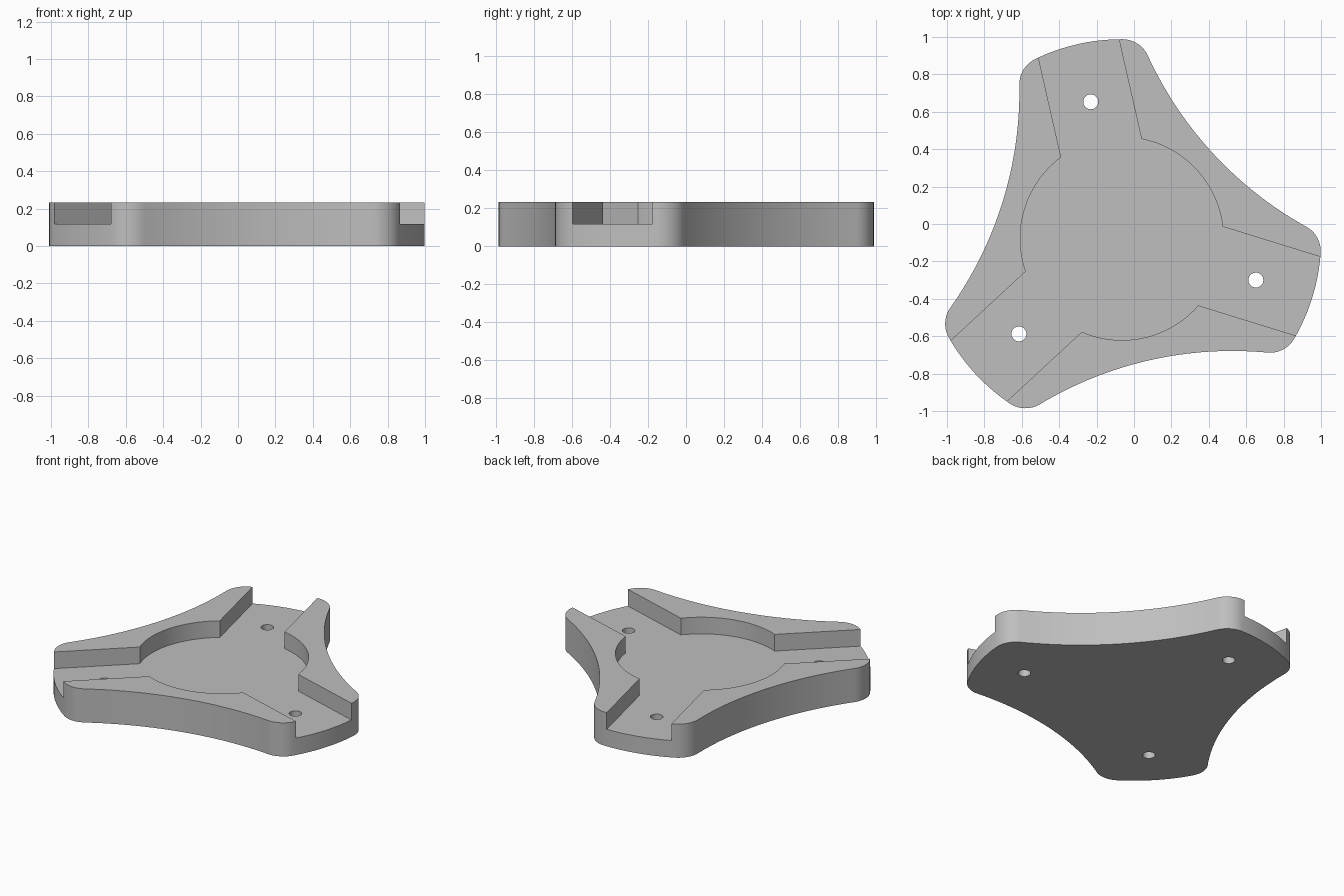
import bpy, bmesh
from math import sin, cos, acos, asin, radians, tau, pi
from mathutils import Vector

cube = bpy.data.objects.get("Cube")
if cube:
    bpy.data.objects.remove(cube)

CENTRE = Vector((-0.065, -0.078))
ARMS = [radians(102.8 + 120 * i) for i in range(3)]
HEIGHT, FLOOR = 0.234, 0.118
TIP_R, FILLET, WAIST, SIDE_R = 1.066, 0.15, 0.667, 2.0
RECESS_R, SLOT_HALF, HOLE_AT, HOLE_R = 0.543, 0.2205, 0.75, 0.04

grey = bpy.data.materials.new("plain grey")
grey.use_nodes = True
colour = (0.52, 0.52, 0.52, 1)
grey.diffuse_color = colour
grey.node_tree.nodes["Principled BSDF"].inputs["Base Color"].default_value = colour


def polar(r, a):
    return Vector((r * cos(a), r * sin(a)))


def arc(centre, r, a0, a1, n):
    return [centre + polar(r, a0 + (a1 - a0) * i / n) for i in range(n + 1)]


def prism(name, points, z0, z1):
    bm = bmesh.new()
    face = bm.faces.new([bm.verts.new((*p, z0)) for p in points])
    top = bmesh.ops.extrude_face_region(bm, geom=[face])["geom"]
    bmesh.ops.translate(bm, vec=(0, 0, z1 - z0),
                        verts=[g for g in top if isinstance(g, bmesh.types.BMVert)])
    bmesh.ops.recalc_face_normals(bm, faces=bm.faces)
    mesh = bpy.data.meshes.new(name)
    bm.to_mesh(mesh)
    bm.free()
    mesh.materials.append(grey)
    obj = bpy.data.objects.new(name, mesh)
    bpy.context.collection.objects.link(obj)
    return obj


# Three-armed outline: rounded tips, filleted corners, hollow sides
side_dist = WAIST + SIDE_R
reach = TIP_R - FILLET
swing = pi / 3 - acos((reach**2 + side_dist**2 - (SIDE_R + FILLET)**2)
                      / (2 * reach * side_dist))
outline = []
for a in ARMS:
    outline += arc(CENTRE, TIP_R, a - swing, a + swing, 10)
    corner = CENTRE + polar(reach, a + swing)
    side = CENTRE + polar(side_dist, a + pi / 3)
    to_side = side - corner
    turn = Vector(polar(1, a + swing)).angle(to_side)
    outline += arc(corner, FILLET, a + swing, a + swing + turn, 10)[1:]
    spread = asin(reach * sin(pi / 3 - swing) / (SIDE_R + FILLET))
    back = a + pi / 3 + pi
    outline += arc(side, SIDE_R, back + spread, back - spread, 32)[1:]
    # The next tip starts after the mirrored corner fillet
    b = a + tau / 3 - swing
    outline += arc(CENTRE + polar(reach, b), FILLET, b - turn, b, 10)[1:-1]
body = prism("three_arm_plate", outline, 0, HEIGHT)

# Round recess with a straight slot running out along each arm
half = asin(SLOT_HALF / RECESS_R)
recess = []
for a in ARMS:
    along, across = polar(1.4, a), polar(SLOT_HALF, a + pi / 2)
    recess += [CENTRE + along - across, CENTRE + along + across]
    recess += arc(CENTRE, RECESS_R, a + half, a + tau / 3 - half, 24)
cutters = [prism("recess_cutter", recess, FLOOR, HEIGHT + 0.2)]

# Screw hole in each arm
for a in ARMS:
    ring = arc(CENTRE + polar(HOLE_AT, a), HOLE_R, 0, tau, 32)[:-1]
    cutters.append(prism("hole_cutter", ring, -0.2, HEIGHT + 0.3))

for cutter in cutters:
    cutter.hide_render = True
    mod = body.modifiers.new("cut", "BOOLEAN")
    mod.operation = "DIFFERENCE"
    mod.solver = "EXACT"
    mod.object = cutter

# Bake the cuts and drop the cutters
bpy.context.view_layer.update()
result = bpy.data.meshes.new_from_object(
    body.evaluated_get(bpy.context.evaluated_depsgraph_get()))
body.modifiers.clear()
body.data = result
for cutter in cutters:
    bpy.data.objects.remove(cutter)

bpy.ops.object.select_all(action="DESELECT")
body.select_set(True)
bpy.context.view_layer.objects.active = body
bpy.ops.object.shade_smooth_by_angle(angle=radians(30))
